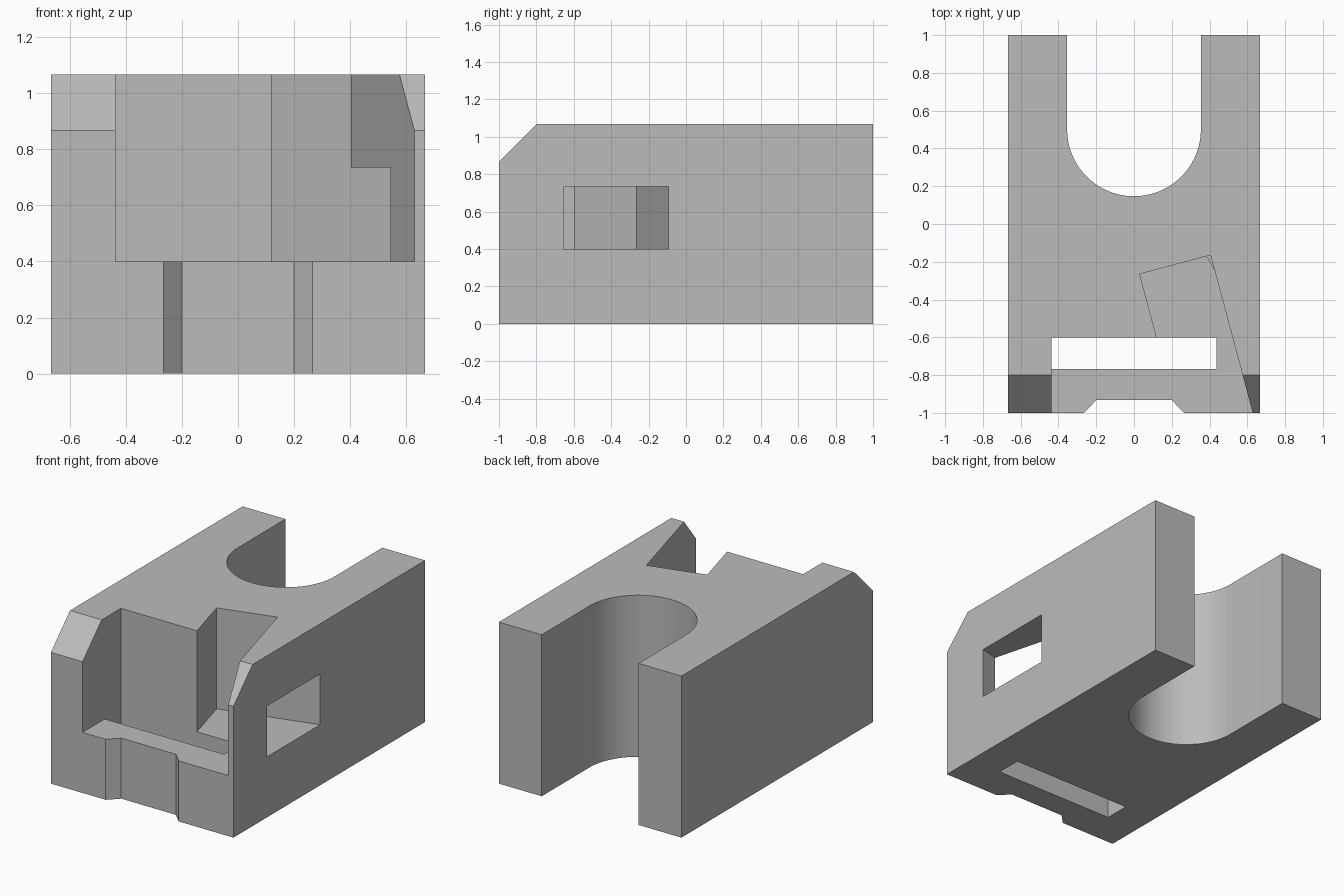
import bpy, bmesh
from math import sin, cos, pi, radians
from mathutils import Vector

default = bpy.data.objects.get("Cube")
if default:
    bpy.data.objects.remove(default, do_unlink=True)

W, H = 0.667, 1.067        # half width, height
FLOOR = 0.4                # pocket floor height


def prism(name, profile, start, end, axis="z"):
    """Extrude a closed profile: (x, y) along z, or (y, z) along x."""
    bm = bmesh.new()
    place = (lambda a, b: (a, b, start)) if axis == "z" else (lambda a, b: (start, a, b))
    face = bm.faces.new([bm.verts.new(place(a, b)) for a, b in profile])
    moved = bmesh.ops.extrude_face_region(bm, geom=[face])["geom"]
    step = Vector((0, 0, end - start)) if axis == "z" else Vector((end - start, 0, 0))
    bmesh.ops.translate(bm, vec=step, verts=[v for v in moved if isinstance(v, bmesh.types.BMVert)])
    bmesh.ops.recalc_face_normals(bm, faces=bm.faces)
    mesh = bpy.data.meshes.new(name)
    bm.to_mesh(mesh)
    bm.free()
    obj = bpy.data.objects.new(name, mesh)
    bpy.context.collection.objects.link(obj)
    return obj


def cut(target, cutter):
    """Subtract the cutter, then remove it."""
    mod = target.modifiers.new(cutter.name, "BOOLEAN")
    mod.operation, mod.solver, mod.object = "DIFFERENCE", "EXACT", cutter
    bpy.context.view_layer.objects.active = target
    bpy.ops.object.modifier_apply(modifier=mod.name)
    bpy.data.objects.remove(cutter, do_unlink=True)


def tilted(along, forward):
    """Point in the turned pocket's frame, measured from its rear corner."""
    t = radians(15)
    return (0.405 + along * cos(t) + forward * sin(t),
            -0.165 + along * sin(t) - forward * cos(t))


# Block with the bevelled front top edge
body = prism("body_block", [(-1, 0), (1, 0), (1, H), (-0.8, H), (-1, 0.867)], -W, W, "x")

# Rounded slot open to the back
R, CY = 0.354, 0.501
arc = [(R * cos(pi + pi * i / 48), CY + R * sin(pi + pi * i / 48)) for i in range(49)]
cut(body, prism("back_slot", arc + [(R, 1.1), (-R, 1.1)], -0.1, 1.2))

# Front pocket with its turned extension
left = -0.436
pocket = [(left, -1.1), (left, -0.6), tilted(-0.388, 0.347),
          tilted(-0.388, 0), tilted(0, 0), tilted(0, 0.968)]
pocket[2] = (pocket[2][0], -0.6)
cut(body, prism("front_pocket", pocket, FLOOR, 1.2))

# Window from the turned pocket through the left wall
window = [tilted(a, b) for a, b in ((-0.1, 0), (0.5, 0), (0.5, 0.538), (-0.1, 0.538))]
cut(body, prism("side_window", window, FLOOR, 0.735))

# Slot through the pocket floor
slot = [(left, -0.768), (-left, -0.768), (-left, -0.6), (left, -0.6)]
cut(body, prism("floor_slot", slot, -0.1, 0.45))

# Shallow splayed recess in the lower front
recess = [(-0.365, -1.1), (0.365, -1.1), (0.2, -0.933), (-0.2, -0.933)]
cut(body, prism("front_recess", recess, -0.1, 0.45))

# Plain grey finish
grey = bpy.data.materials.new("plain_grey")
grey.use_nodes = True
colour = (0.5, 0.5, 0.5, 1)
grey.diffuse_color = colour
grey.node_tree.nodes["Principled BSDF"].inputs["Base Color"].default_value = colour
body.data.materials.clear()
body.data.materials.append(grey)
for poly in body.data.polygons:
    poly.material_index = 0

# Smooth the round wall only
bpy.ops.object.select_all(action="DESELECT")
body.select_set(True)
bpy.context.view_layer.objects.active = body
bpy.ops.object.shade_smooth_by_angle(angle=radians(12))
